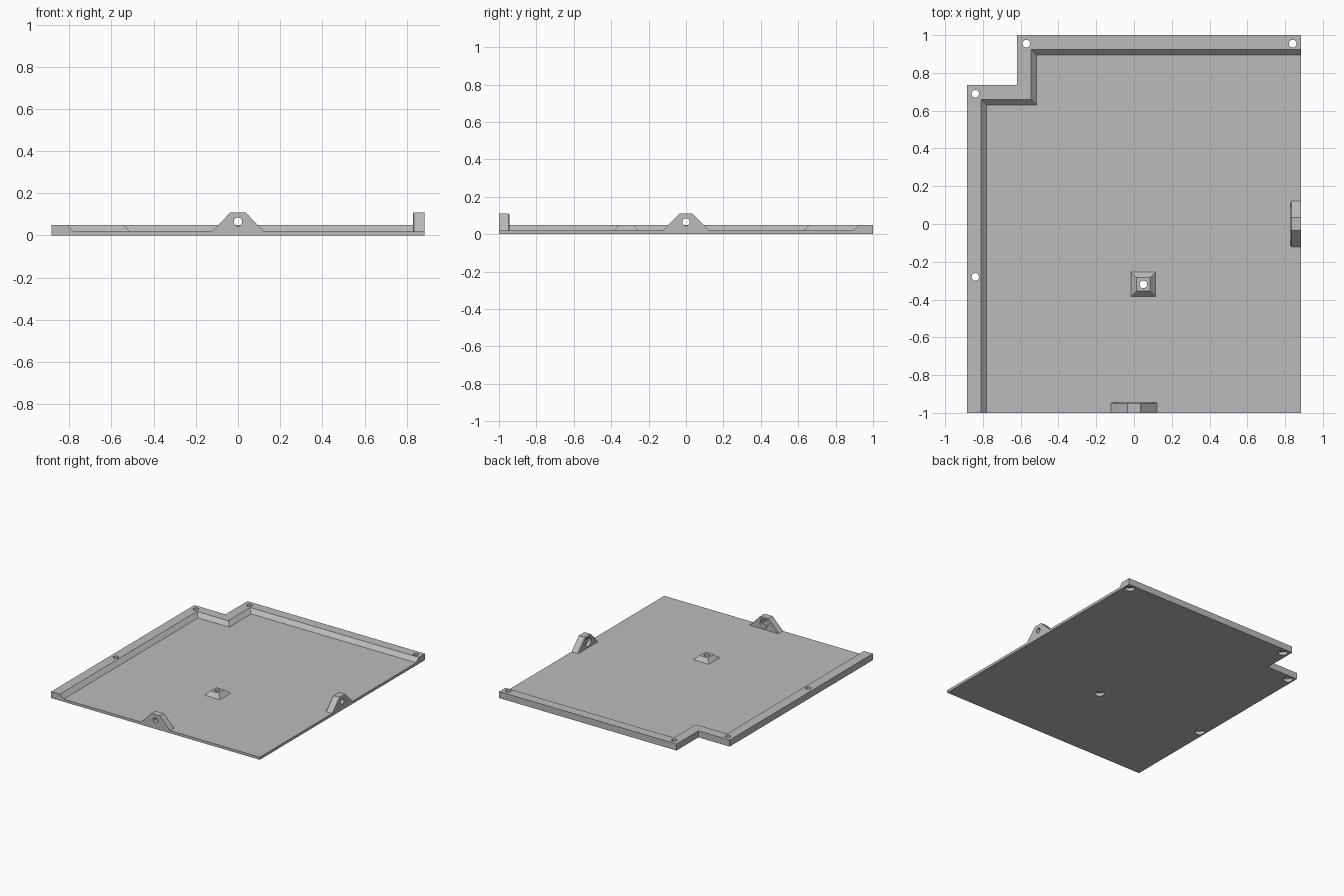
import bpy, bmesh, math
from mathutils import Matrix

if "Cube" in bpy.data.objects:
    bpy.data.objects.remove(bpy.data.objects["Cube"])

grey = bpy.data.materials.new("light_grey")
grey.diffuse_color = (0.5, 0.5, 0.5, 1)
grey.use_nodes = True
grey.node_tree.nodes["Principled BSDF"].inputs["Base Color"].default_value = grey.diffuse_color


def loft(name, rings):
    """Closed solid through rings of equal point count."""
    bm = bmesh.new()
    rows = [[bm.verts.new(p) for p in ring] for ring in rings]
    n = len(rows[0])
    bm.faces.new(rows[0])
    bm.faces.new(rows[-1])
    for a, b in zip(rows, rows[1:]):
        for i in range(n):
            j = (i + 1) % n
            bm.faces.new((a[i], a[j], b[j], b[i]))
    bmesh.ops.recalc_face_normals(bm, faces=bm.faces)
    mesh = bpy.data.meshes.new(name)
    bm.to_mesh(mesh)
    bm.free()
    mesh.materials.append(grey)
    ob = bpy.data.objects.new(name, mesh)
    bpy.context.collection.objects.link(ob)
    return ob


def at(points, z):
    return [(x, y, z) for x, y in points]


def rod(r, z0, z1, matrix):
    circle = [(r * math.cos(2 * math.pi * i / 32), r * math.sin(2 * math.pi * i / 32))
              for i in range(32)]
    ob = loft("cutter", [at(circle, z0), at(circle, z1)])
    ob.data.transform(matrix)
    return ob


def combine(ob, other, operation):
    """Apply a boolean and discard the helper."""
    mod = ob.modifiers.new("bool", 'BOOLEAN')
    mod.operation, mod.object, mod.solver = operation, other, 'EXACT'
    bpy.context.view_layer.objects.active = ob
    bpy.ops.object.modifier_apply(modifier=mod.name)
    bpy.data.objects.remove(other)


def stepped_hole(ob, matrix, depth):
    """Through hole with a wider recess, starting at local z = 0."""
    combine(ob, rod(0.02, -0.1, 0.1, matrix), 'DIFFERENCE')
    combine(ob, rod(0.034, -0.02, depth, matrix), 'DIFFERENCE')


W, FLOOR, TOP = 0.885, 0.02, 0.05

# Notched tray block
outline = [(-W, -1), (W, -1), (W, 1), (-0.62, 1), (-0.62, 0.735), (-W, 0.735)]
tray = loft("tray", [at(outline, 0), at(outline, TOP)])


# Hollow out the tray, leaving a sloped rim on the left and back
def pocket(s):
    return [(-0.78 - s, -1.2), (1.1, -1.2), (1.1, 0.895 + s),
            (-0.515 - s, 0.895 + s), (-0.515 - s, 0.63 + s), (-0.78 - s, 0.63 + s)]


combine(tray, loft("cutter", [at(pocket(0), FLOOR), at(pocket(0.03), TOP),
                              at(pocket(0.03), 0.2)]), 'DIFFERENCE')


# Tapered boss on the floor
def square(h):
    return [(0.05 + a * h, -0.32 + b * h) for a, b in ((-1, -1), (1, -1), (1, 1), (-1, 1))]


combine(tray, loft("boss", [at(square(0.065), 0.01), at(square(0.065), FLOOR),
                            at(square(0.036), TOP)]), 'UNION')

# Screw holes, recessed from below
for x, y in [(-0.84, 0.69), (-0.57, 0.955), (0.84, 0.955), (-0.84, -0.28), (0.05, -0.32)]:
    stepped_hole(tray, Matrix.Translation((x, y, 0)), 0.025)

# Hinge lugs on the front and right edges, recessed on the inner face
profile = [(-0.123, 0), (0.123, 0), (0.035, 0.09), (-0.035, 0.09)]
for name, angle, shift in (("front_lug", 0, 0), ("right_lug", math.pi / 2, W - 1)):
    lug = loft(name, [[(x * s, y, FLOOR + z * s) for x, z in profile]
                      for y, s in ((-1, 1), (-0.95, 1), (-0.944, 0.95))])
    # local z of the hole points outwards (-y) from the inner face
    stepped_hole(lug, Matrix.Translation((0, -0.944, 0.065)) @ Matrix.Rotation(math.pi / 2, 4, 'X'), 0.025)
    lug.data.transform(Matrix.Translation((shift, 0, 0)) @ Matrix.Rotation(angle, 4, 'Z'))
